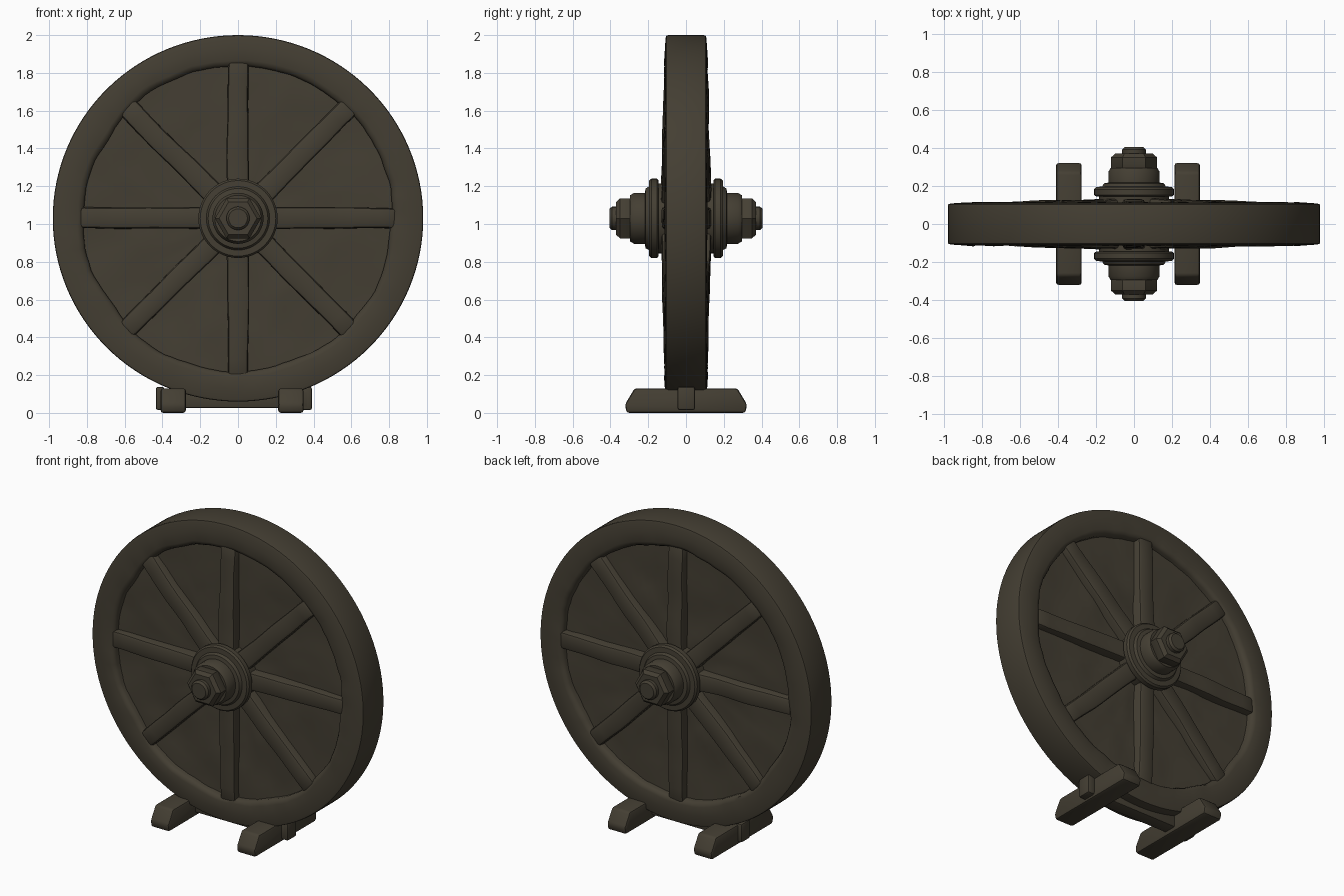
import bpy, bmesh, math
from mathutils import Vector, Matrix, noise

if "Cube" in bpy.data.objects:
    bpy.data.objects.remove(bpy.data.objects["Cube"], do_unlink=True)

CENTRE = Vector((0, 0, 1.03))

wood = bpy.data.materials.new("dark_weathered_wood")
wood.use_nodes = True
wood.diffuse_color = (0.058, 0.049, 0.033, 1)
bsdf = wood.node_tree.nodes["Principled BSDF"]
bsdf.inputs["Base Color"].default_value = wood.diffuse_color
bsdf.inputs["Roughness"].default_value = 0.9


def finish(name, bm, angle=35):
    bmesh.ops.recalc_face_normals(bm, faces=bm.faces)
    mesh = bpy.data.meshes.new(name)
    bm.to_mesh(mesh)
    bm.free()
    mesh.materials.append(wood)
    mesh.shade_smooth()
    mesh.set_sharp_from_angle(angle=math.radians(angle))
    obj = bpy.data.objects.new(name, mesh)
    bpy.context.collection.objects.link(obj)
    return obj


def lathe(profile, segments, closed=False, phase=0.0):
    """Spin (radius, y) points around the y axis."""
    bm = bmesh.new()
    rings = []
    for r, y in profile:
        if r == 0:
            rings.append([bm.verts.new((0, y, 0))] * segments)
        else:
            angles = [math.tau * i / segments + phase for i in range(segments)]
            rings.append([bm.verts.new((r * math.cos(a), y, r * math.sin(a))) for a in angles])
    pairs = list(zip(rings, rings[1:]))
    if closed:
        pairs.append((rings[-1], rings[0]))
    for a, b in pairs:
        for i in range(segments):
            j = (i + 1) % segments
            quad = list(dict.fromkeys((a[i], a[j], b[j], b[i])))
            bm.faces.new(quad)
    return bm


def bevel_all(bm, width):
    bmesh.ops.bevel(bm, geom=bm.edges[:], offset=width, segments=2,
                    profile=0.5, affect='EDGES', clamp_overlap=True)


def box(name, low, high, width):
    low, high = Vector(low), Vector(high)
    bm = bmesh.new()
    bmesh.ops.create_cube(bm, size=1)
    for v in bm.verts:
        v.co = (low + high) / 2 + v.co * (high - low)
    bevel_all(bm, width)
    return finish(name, bm)


def place(bm):
    bmesh.ops.translate(bm, verts=bm.verts, vec=CENTRE)


# Rim with a worn, uneven inner edge
half = [(0.8, 0.03), (0.8, 0.09), (0.81, 0.106), (0.83, 0.114),
        (0.9, 0.112), (0.955, 0.108), (0.967, 0.104), (0.97, 0.094)]
bm = lathe(half + [(r, -y) for r, y in reversed(half)], 128, closed=True)
for v in bm.verts:
    r = math.hypot(v.co.x, v.co.z)
    if r < 0.85:
        side = math.copysign(3, v.co.y)
        p = Vector((v.co.x * 3.5, side, v.co.z * 3.5))
        k = 1 + (0.022 * noise.noise(p) + 0.008 * noise.noise(p * 4)) + 0.012
        v.co.x *= k
        v.co.z *= k
        v.co.y += 0.006 * noise.noise(p * 3)
    v.co.x *= 1.011
place(bm)
finish("rim", bm, 40)

# Recessed panel with a bumpy hewn surface
radii = [0.84 * i / 14 for i in range(15)]
bm = lathe([(r, 0.068) for r in radii] + [(r, -0.068) for r in reversed(radii)], 80)
for v in bm.verts:
    p = Vector((v.co.x * 4, math.copysign(5, v.co.y), v.co.z * 4))
    v.co.y += 0.011 * noise.noise(p) + 0.005 * noise.noise(p * 3)
place(bm)
finish("panel", bm, 60)

# Eight spokes, thicker towards the hub
for i in range(8):
    bm = bmesh.new()
    bmesh.ops.create_cube(bm, size=1)
    for v in bm.verts:
        outer = v.co.x > 0
        v.co.x = 0.835 if outer else 0.1
        v.co.y *= 0.222 if outer else 0.268
        v.co.z *= 0.108 if outer else 0.118
    bevel_all(bm, 0.018)
    long_edges = [e for e in bm.edges if abs(e.verts[0].co.x - e.verts[1].co.x) > 0.4]
    bmesh.ops.subdivide_edges(bm, edges=long_edges, cuts=9, use_grid_fill=True)
    for v in bm.verts:
        v.co += 0.007 * noise.noise_vector(v.co * 5 + Vector((i * 7, 0, 0)))
    bmesh.ops.rotate(bm, verts=bm.verts, matrix=Matrix.Rotation(i * math.tau / 8, 3, 'Y'))
    place(bm)
    finish(f"spoke_{i + 1}", bm, 40)

# Hub on both faces: stepped flange, collar, nut, axle end
flange = [(0, 0.05), (0.185, 0.05), (0.185, 0.145), (0.2, 0.145), (0.21, 0.153),
          (0.21, 0.183), (0.2, 0.195), (0.168, 0.197), (0.158, 0.214), (0.135, 0.218),
          (0.135, 0.275), (0.122, 0.296), (0, 0.296)]
nut = [(0, 0.28), (0.112, 0.28), (0.122, 0.295), (0.122, 0.35), (0.1, 0.37), (0, 0.37)]
axle = [(0, 0.3), (0.062, 0.3), (0.062, 0.392), (0.05, 0.405), (0, 0.405)]
for label, sign in (("front", -1), ("back", 1)):
    for part, profile, count in (("hub_flange", flange, 48), ("hub_nut", nut, 6),
                                 ("axle_end", axle, 20)):
        bm = lathe([(r, y * sign) for r, y in profile], count)
        place(bm)
        finish(f"{label}_{part}", bm)

# Stand: two feet with sloped ends, joined by a crossbar
for label, x in (("right", -0.343), ("left", 0.28)):
    bm = bmesh.new()
    outline = [(-0.315, 0), (0.315, 0), (0.323, 0.045), (0.272, 0.13), (-0.272, 0.13), (-0.323, 0.045)]
    face = bm.faces.new([bm.verts.new((x - 0.067, y, z)) for y, z in outline])
    new = bmesh.ops.extrude_face_region(bm, geom=[face])["geom"]
    bmesh.ops.translate(bm, verts=[g for g in new if isinstance(g, bmesh.types.BMVert)],
                        vec=(0.134, 0, 0))
    bmesh.ops.recalc_face_normals(bm, faces=bm.faces)
    bevel_all(bm, 0.014)
    finish(f"{label}_foot", bm)

box("crossbar", (-0.415, -0.045, 0.025), (0.375, 0.045, 0.12), 0.01)
box("right_crossbar_end", (-0.435, -0.045, 0.015), (-0.39, 0.048, 0.138), 0.012)
box("left_crossbar_end", (0.33, -0.045, 0.015), (0.392, 0.048, 0.138), 0.012)
